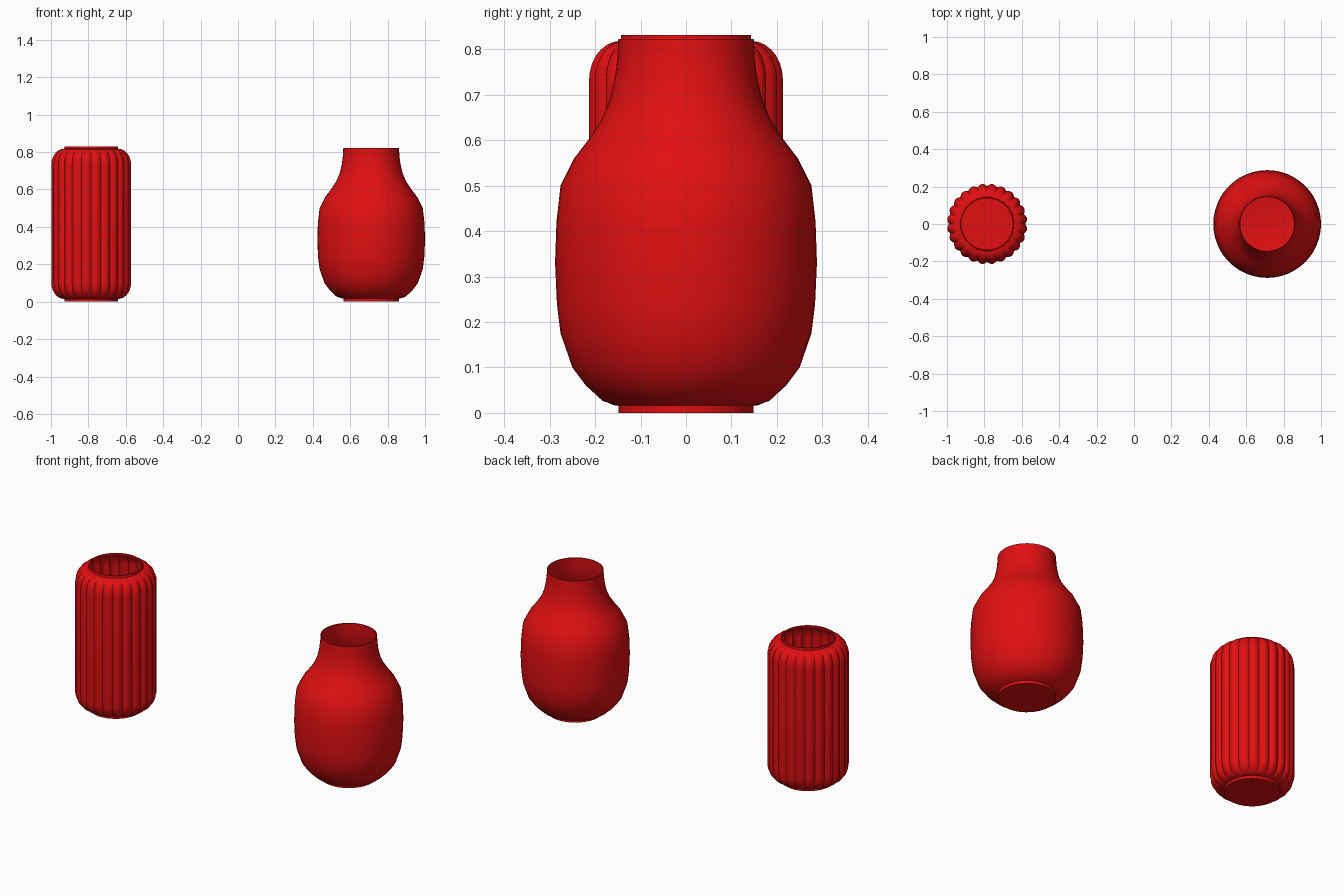
import bpy, bmesh
from math import sin, cos, pi

cube = bpy.data.objects.get("Cube")
if cube:
    bpy.data.objects.remove(cube, do_unlink=True)

RED = (0.75, 0.005, 0.006, 1)
red = bpy.data.materials.new("glossy_red")
red.use_nodes = True
red.diffuse_color = RED
red.node_tree.nodes["Principled BSDF"].inputs["Base Color"].default_value = RED


def make_vase(name, x, profile, segments, wall, ribs=0):
    """Spin a (radius, height, rib depth) profile into a hollow vase."""
    # inner skin runs back down from the rim to a flat floor
    inner = [(r - wall, z, d) for r, z, d in reversed(profile[1:])]
    bm = bmesh.new()
    rings = []
    for r, z, depth in profile + inner:
        ring = []
        for i in range(segments):
            a = 2 * pi * i / segments
            rad = r - depth * (1 - abs(sin(ribs * a / 2)))
            ring.append(bm.verts.new((rad * cos(a), rad * sin(a), z)))
        rings.append(ring)
    for low, high in zip(rings, rings[1:]):
        for i in range(segments):
            j = (i + 1) % segments
            bm.faces.new((low[i], low[j], high[j], high[i]))
    bm.faces.new(rings[0][::-1])
    bm.faces.new(rings[-1])
    mesh = bpy.data.meshes.new(name)
    bm.to_mesh(mesh)
    bm.free()
    mesh.materials.append(red)
    obj = bpy.data.objects.new(name, mesh)
    obj.location.x = x
    bpy.context.collection.objects.link(obj)
    bpy.ops.object.select_all(action='DESELECT')
    obj.select_set(True)
    bpy.context.view_layer.objects.active = obj
    bpy.ops.object.shade_smooth_by_angle(angle=pi / 6)


# Round-bellied vase with a narrow neck
belly = [(0.148, 0), (0.148, 0.016), (0.183, 0.026), (0.22, 0.06),
         (0.25, 0.1), (0.276, 0.175), (0.284, 0.24), (0.288, 0.33),
         (0.285, 0.42), (0.276, 0.5), (0.246, 0.56), (0.214, 0.602),
         (0.187, 0.643), (0.167, 0.69), (0.156, 0.74), (0.151, 0.78),
         (0.149, 0.822)]
make_vase("round_vase", 0.712, [(r, z, 0) for r, z in belly], 48, 0.005)

# Ribbed cylinder vase: rounded shoulders at both ends, plain foot and rim
CORNER, SIDE, STEPS = 0.085, 0.215, 7
arc = [(k / STEPS) * pi / 2 for k in range(STEPS + 1)]
foot = [(0.143, 0, 0), (0.143, 0.012, 0)]
lower = [(SIDE - 0.07 * (1 - sin(a)), 0.015 + CORNER * (1 - cos(a)),
          0.012 * min(1, 2 * a / pi + 0.2)) for a in arc]
upper = [(r, 0.833 - z, d) for r, z, d in reversed(lower)]
rim = [(0.143, 0.821, 0), (0.143, 0.831, 0)]
make_vase("ribbed_vase", -0.785, foot + lower + upper + rim, 192, 0.006, ribs=24)
